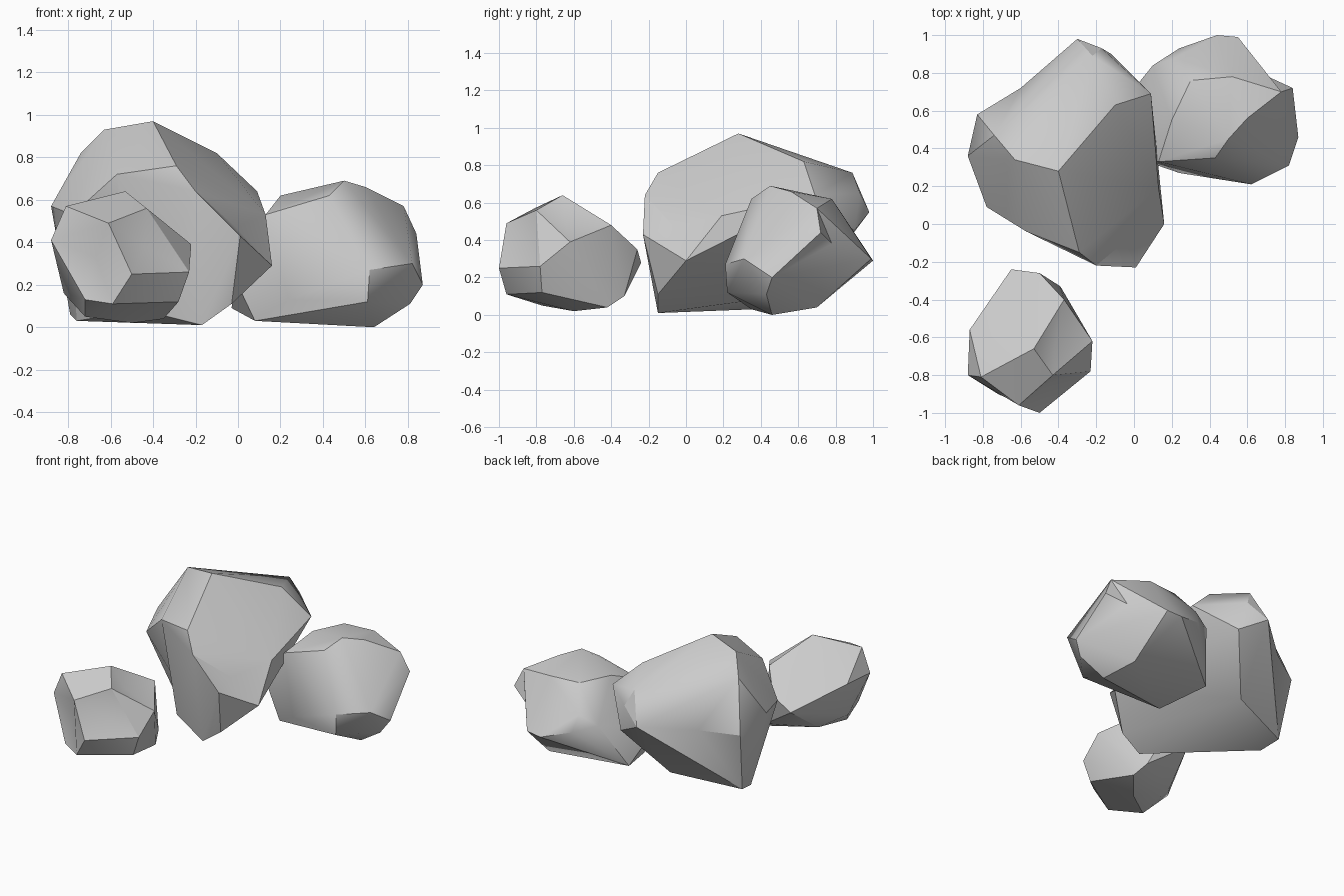
import bpy
import bmesh
import math
from mathutils import Vector

# Remove the default cube only
default_cube = bpy.data.objects.get("Cube")
if default_cube is not None:
    bpy.data.objects.remove(default_cube, do_unlink=True)


def make_material(name, rgb):
    """One flat colour, shown in the viewport and in a render."""
    material = bpy.data.materials.new(name)
    material.use_nodes = True
    colour = (*rgb, 1)
    material.diffuse_color = colour
    shader = next(n for n in material.node_tree.nodes if n.type == 'BSDF_PRINCIPLED')
    shader.inputs["Base Color"].default_value = colour
    shader.inputs["Roughness"].default_value = 0.9
    return material


def press_dent(bm, point):
    """Replace the two faces along the nearest edge by a hollow fan."""
    point = Vector(point)
    edge = min(bm.edges, key=lambda e: ((e.verts[0].co + e.verts[1].co) / 2 - point).length)
    faces = list(edge.link_faces)
    rim = {e for f in faces for e in f.edges if e is not edge}
    bmesh.ops.delete(bm, geom=[edge], context='EDGES')
    pit = bm.verts.new(point)
    for side in rim:
        bm.faces.new((*side.verts, pit))


def make_rock(name, corners, dents, material):
    """Wrap a chiselled stone around its main corners, then press in the dents."""
    mesh = bpy.data.meshes.new(name)
    bm = bmesh.new()
    for corner in corners:
        bm.verts.new(corner)
    hull = bmesh.ops.convex_hull(bm, input=bm.verts)
    unused = {g for g in hull["geom_interior"] + hull["geom_unused"]
              if isinstance(g, bmesh.types.BMVert)}
    bmesh.ops.delete(bm, geom=list(unused), context='VERTS')
    for dent in dents:
        press_dent(bm, dent)
    bmesh.ops.recalc_face_normals(bm, faces=bm.faces)
    bm.to_mesh(mesh)
    bm.free()
    mesh.materials.append(material)
    rock = bpy.data.objects.new(name, mesh)
    bpy.context.collection.objects.link(rock)

    # Soften shallow creases, keep the chiselled edges crisp
    bpy.ops.object.select_all(action='DESELECT')
    rock.select_set(True)
    bpy.context.view_layer.objects.active = rock
    bpy.ops.object.shade_smooth_by_angle(angle=math.radians(30))


stone = make_material("stone grey", (0.6, 0.6, 0.6))

# Tall boulder: crown, shoulders, belly, underside
large_corners = [
    (-.40, .28, .97), (-.63, .34, .93), (-.10, .63, .82), (-.74, .47, .82),
    (-.22, .89, .76), (-.29, -.15, .76), (-.57, -.04, .72), (-.20, -.22, .64),
    (.09, .69, .64), (-.17, .93, .65), (-.30, .98, .55), (-.88, .36, .57),
    (-.83, .58, .48), (-.78, .09, .53), (.13, .19, .53), (.01, -.23, .43),
    (.16, 0, .29), (-.12, .9, .45), (-.03, -.15, .11), (-.17, -.15, .01),
    (-.45, -.04, .08), (-.76, .36, .03), (-.79, .50, .06), (-.34, .66, .12),
]
large_dents = [(-.01, -.06, .47), (-.60, .72, .51), (-.56, .04, .33)]

# Medium boulder, leaning against the tall one
medium_corners = [
    (.50, .45, .69), (.60, .56, .66), (.43, .35, .62), (.20, .55, .62),
    (.30, .76, .62), (.52, .78, .62), (.78, .70, .57), (.84, .72, .44),
    (.13, .33, .53), (.82, .31, .30), (.62, .21, .27), (.87, .46, .20),
    (.61, .22, .12), (.81, .43, .11), (.24, .27, .13), (.64, .46, 0),
    (.08, .35, .03), (-.03, .68, .09), (.44, 1, .29), (.55, .99, .30),
    (.24, .93, .35), (.22, .88, .46), (.10, .84, .40), (.58, .70, .04),
    (-.02, .36, .24),
]
medium_dents = [(.71, .78, .38)]

# Small boulder in front
small_corners = [
    (-.53, -.66, .64), (-.81, -.81, .57), (-.43, -.80, .56), (-.61, -.96, .49),
    (-.37, -.40, .48), (-.88, -.80, .41), (-.22, -.62, .39), (-.87, -.56, .42),
    (-.50, -.26, .35), (-.65, -.24, .28), (-.50, -1, .25), (-.23, -.78, .26),
    (-.59, -.96, .11), (-.72, -.90, .13), (-.28, -.77, .12), (-.39, -.33, .10),
    (-.70, -.48, .10), (-.82, -.64, .16), (-.35, -.42, .04), (-.50, -.60, .02),
    (-.72, -.77, .05),
]
small_dents = [(-.42, -.65, .50), (-.44, -.84, .38), (-.67, -.88, .33)]

for rock_name, corners, dents in (("large_rock", large_corners, large_dents),
                                  ("medium_rock", medium_corners, medium_dents),
                                  ("small_rock", small_corners, small_dents)):
    make_rock(rock_name, corners, dents, stone)
